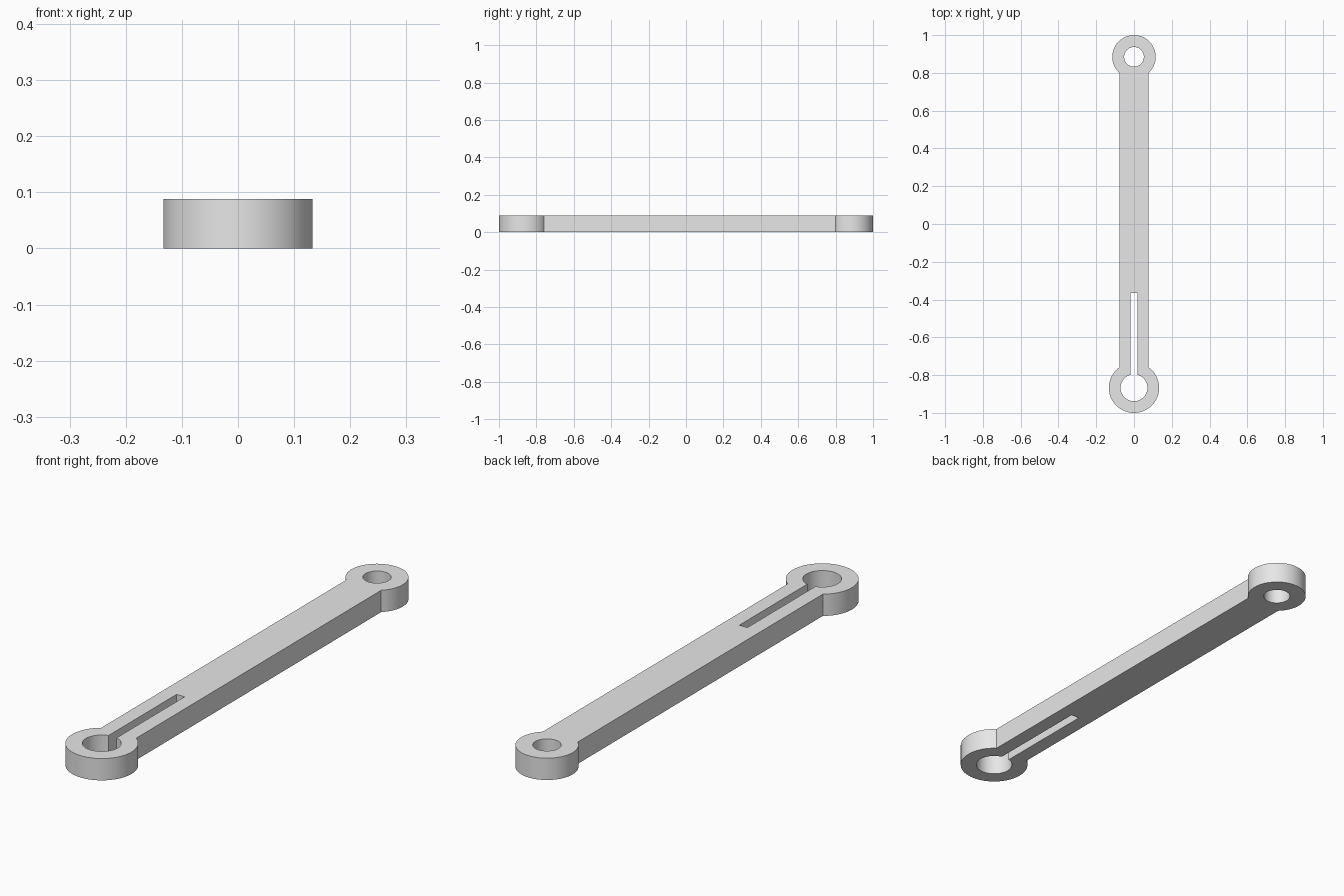
import bpy
import bmesh
from math import asin, cos, pi, sin

if "Cube" in bpy.data.objects:
    bpy.data.objects.remove(bpy.data.objects["Cube"], do_unlink=True)

THICK = 0.088
HALF_BAR, HALF_SLOT = 0.078, 0.018
SLOT_END = -0.365
BIG_Y, BIG_R, BIG_HOLE = -0.867, 0.133, 0.071
SMALL_Y, SMALL_R, SMALL_HOLE = 0.885, 0.115, 0.052


def arc(cy, radius, start, end, steps=64):
    """Points on a circle centred on the long axis, both ends included."""
    angles = [start + (end - start) * i / steps for i in range(steps + 1)]
    return [(radius * cos(a), cy + radius * sin(a)) for a in angles]


def open_ring(cy, radius, half_gap, facing):
    """Circle with a gap of the given half width at the facing angle."""
    gap = asin(half_gap / radius)
    return arc(cy, radius, facing + gap, facing + 2 * pi - gap)


# Outline: two round eyes joined by a straight bar
outline = (open_ring(BIG_Y, BIG_R, HALF_BAR, pi / 2)
           + open_ring(SMALL_Y, SMALL_R, HALF_BAR, -pi / 2))
# Keyhole: large bore with a clamping slot
keyhole = (open_ring(BIG_Y, BIG_HOLE, HALF_SLOT, pi / 2)
           + [(HALF_SLOT, SLOT_END), (-HALF_SLOT, SLOT_END)])
# Plain bore in the small eye
bore = arc(SMALL_Y, SMALL_HOLE, 0, 2 * pi)[:-1]

# Fill the profile and extrude it to full thickness
bm = bmesh.new()
edges = []
for loop in (outline, keyhole, bore):
    verts = [bm.verts.new((x, y, 0)) for x, y in loop]
    edges += [bm.edges.new((v, verts[i - 1])) for i, v in enumerate(verts)]
bmesh.ops.triangle_fill(bm, use_beauty=True, edges=edges, normal=(0, 0, 1))
top = bmesh.ops.extrude_face_region(bm, geom=bm.faces[:], use_keep_orig=True)
bmesh.ops.translate(bm, vec=(0, 0, THICK),
                    verts=[g for g in top["geom"] if isinstance(g, bmesh.types.BMVert)])
bmesh.ops.recalc_face_normals(bm, faces=bm.faces[:])

mesh = bpy.data.meshes.new("slotted_link_arm")
bm.to_mesh(mesh)
bm.free()
arm = bpy.data.objects.new("slotted_link_arm", mesh)
bpy.context.collection.objects.link(arm)

# Plain light grey
grey = bpy.data.materials.new("light_grey")
grey.use_nodes = True
grey.diffuse_color = (0.8, 0.8, 0.8, 1)
shader = next(n for n in grey.node_tree.nodes if n.type == "BSDF_PRINCIPLED")
shader.inputs["Base Color"].default_value = grey.diffuse_color
mesh.materials.append(grey)

# Smooth round walls, sharp rims
bpy.ops.object.select_all(action="DESELECT")
arm.select_set(True)
bpy.context.view_layer.objects.active = arm
bpy.ops.object.shade_smooth_by_angle(angle=pi / 6)
